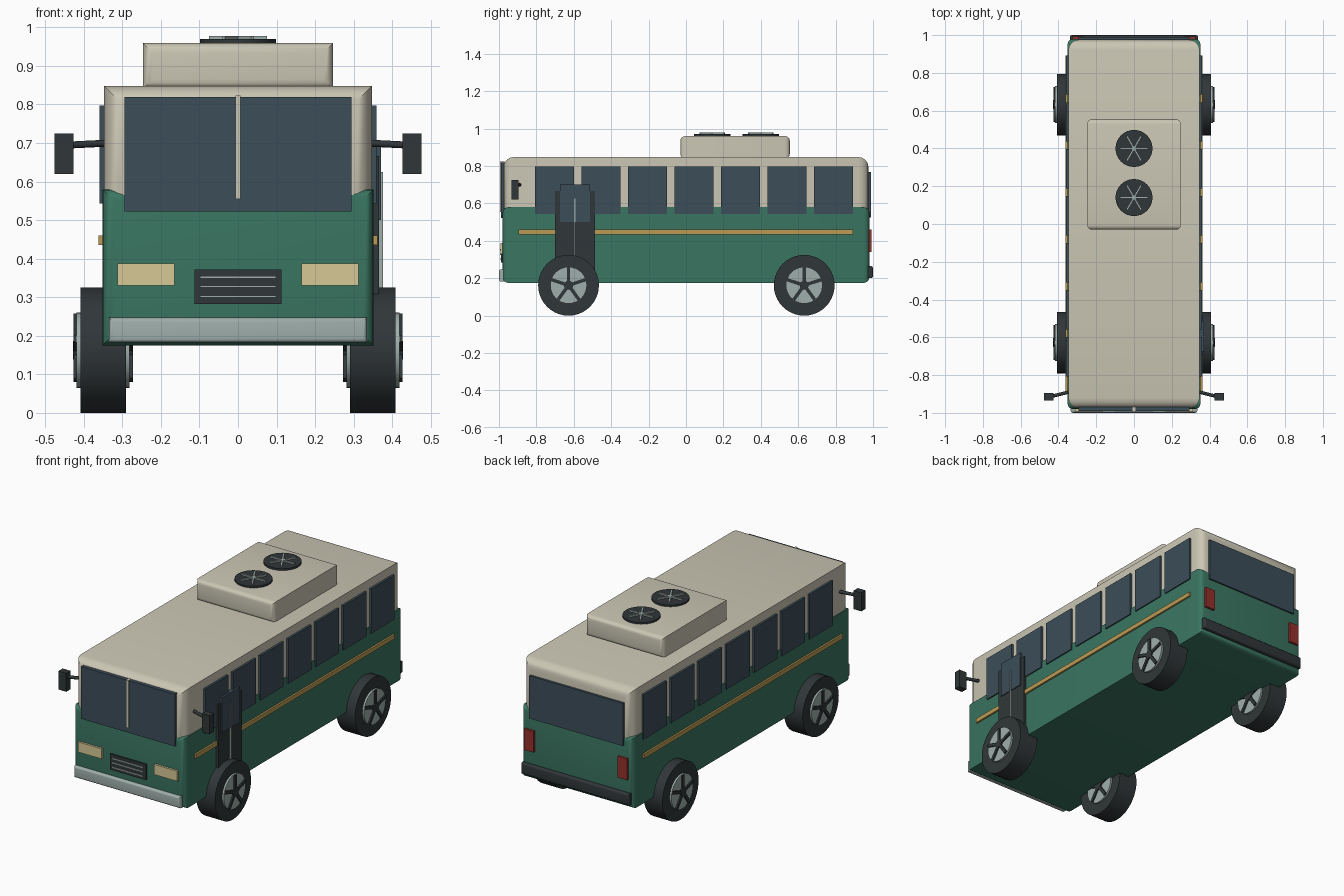
import bpy, bmesh
from math import pi, sin, cos, radians
from mathutils import Vector, Matrix

if "Cube" in bpy.data.objects:
    bpy.data.objects.remove(bpy.data.objects["Cube"])


def material(name, r, g, b):
    m = bpy.data.materials.new(name)
    m.diffuse_color = (r, g, b, 1)
    m.use_nodes = True
    m.node_tree.nodes["Principled BSDF"].inputs["Base Color"].default_value = m.diffuse_color
    return m


GREEN = material("green_paint", .042, .18, .12)
CREAM = material("cream_paint", .60, .57, .46)
GLASS = material("tinted_glass", .045, .075, .10)
DARK = material("dark_rubber", .03, .037, .04)
CHROME = material("chrome", .35, .43, .41)
GOLD = material("gold_trim", .50, .33, .09)
LAMP = material("headlight_lens", .68, .58, .30)
RED = material("red_lens", .30, .03, .025)


def finish(name, bm, mat, smooth=True):
    bmesh.ops.recalc_face_normals(bm, faces=bm.faces[:])
    me = bpy.data.meshes.new(name)
    bm.to_mesh(me)
    bm.free()
    me.materials.append(mat)
    ob = bpy.data.objects.new(name, me)
    bpy.context.collection.objects.link(ob)
    if smooth:
        bpy.ops.object.select_all(action='DESELECT')
        ob.select_set(True)
        bpy.context.view_layer.objects.active = ob
        bpy.ops.object.shade_smooth_by_angle(angle=radians(35))
    return ob


def box(name, x, y, z, mat, rot=None, pivot=(0, 0, 0)):
    """Plain box given by its (min, max) on each axis, optionally turned about a pivot."""
    bm = bmesh.new()
    bmesh.ops.create_cube(bm, size=1)
    for v in bm.verts:
        v.co = Vector([(a + b) / 2 + c * (b - a) for (a, b), c in zip((x, y, z), v.co)])
    if rot:
        bmesh.ops.rotate(bm, verts=bm.verts[:], cent=pivot, matrix=rot)
    return finish(name, bm, mat, False)


def end_rounded_box(name, x, y, z, r, mat, seg=4):
    """Box whose front and rear faces have rounded rims; the long edges stay sharp."""
    bm = bmesh.new()
    steps = [k / seg * pi / 2 for k in range(seg + 1)]
    stations = [(y[0] + r * (1 - cos(a)), r * (1 - sin(a))) for a in steps]
    stations += [(y[1] - r * (1 - cos(a)), r * (1 - sin(a))) for a in reversed(steps)]
    rings = []
    for yy, i in stations:
        rings.append([bm.verts.new(p) for p in (
            (x[0] + i, yy, z[0] + i), (x[1] - i, yy, z[0] + i),
            (x[1] - i, yy, z[1] - i), (x[0] + i, yy, z[1] - i))])
    for a, b in zip(rings, rings[1:]):
        for k in range(4):
            n = (k + 1) % 4
            bm.faces.new((a[k], a[n], b[n], b[k]))
    bm.faces.new(rings[0])
    bm.faces.new(rings[-1])
    return finish(name, bm, mat)


def rod(name, p, q, r, mat, sides=32):
    """Cylinder from point p to point q."""
    p, q = Vector(p), Vector(q)
    d = q - p
    m = Matrix.Translation((p + q) / 2) @ d.to_track_quat('Z', 'Y').to_matrix().to_4x4()
    bm = bmesh.new()
    bmesh.ops.create_cone(bm, cap_ends=True, segments=sides, radius1=r, radius2=r,
                          depth=d.length, matrix=m)
    return finish(name, bm, mat)


def span(s, a, b):
    return tuple(sorted((s * a, s * b)))


# Body shell: green lower half, cream upper half
end_rounded_box("lower_body", (-.352, .352), (-.98, .98), (.175, .58), .03, GREEN)
end_rounded_box("upper_body", (-.347, .347), (-.976, .976), (.46, .848), .055, CREAM)

# Roof unit with two fans
end_rounded_box("roof_unit", (-.247, .247), (-.03, .555), (.84, .96), .025, CREAM)
for y in (.14, .40):
    rod("roof_fan", (0, y, .95), (0, y, .97), .098, DARK)
    for k in range(3):
        box("fan_blade", (-.075, .075), (y - .005, y + .005), (.968, .978), CHROME,
            Matrix.Rotation(k * pi / 3, 3, 'Z'), (0, y, 0))

# Front: windscreen, divider, grille, bumper
box("windscreen", (-.295, .295), (-.989, -.96), (.523, .82), GLASS)
box("windscreen_divider", (-.007, .007), (-.994, -.97), (.555, .823), CREAM)
box("grille", (-.113, .113), (-.990, -.96), (.283, .372), DARK)
for z in (.302, .328, .352):
    box("grille_slat", (-.098, .098), (-.994, -.98), (z - .003, z + .003), CHROME)
end_rounded_box("front_bumper", (-.335, .335), (-1, -.955), (.182, .247), .012, CHROME)

# Rear: window and bumper
box("rear_window", (-.295, .295), (.96, .989), (.525, .768), GLASS)
end_rounded_box("rear_bumper", (-.34, .34), (.955, 1), (.20, .265), .012, DARK)

# Parts on both sides
for s in (-1, 1):
    box("headlight", span(s, .165, .312), (-.992, -.96), (.33, .388), LAMP)
    box("tail_light", span(s, .265, .325), (.96, .993), (.34, .46), RED)
    box("side_stripe", span(s, .34, .362), (-.895, .893), (.435, .46), GOLD)
    for k in range(7):
        y = -.703 + k * .2487
        box("side_window", span(s, .335, .359), (y - .104, y + .104), (.543, .797), GLASS)

    # Wing mirror on its arm
    rod("mirror_arm", (s * .335, -.887, .70), (s * .435, -.912, .695), .009, DARK, 12)
    box("mirror", span(s, .427, .476), (-.934, -.896), (.62, .725), DARK)

    # Wheels: tyre, rim and five spokes
    for y in (-.628, .632):
        c = (0, y, .1625)
        rod("tyre", (s * .291, y, c[2]), (s * .408, y, c[2]), .1625, DARK, 40)
        rod("wheel_rim", (s * .281, y, c[2]), (s * .419, y, c[2]), .098, CHROME)
        rod("wheel_hub", (s * .272, y, c[2]), (s * .428, y, c[2]), .024, DARK, 20)
        for k in range(5):
            box("wheel_spoke", span(s, .273, .427), (y - .009, y + .009),
                (c[2] + .01, c[2] + .095), DARK, Matrix.Rotation(k * 2 * pi / 5, 3, 'X'), c)

# Entrance door, right side only
box("door", (.33, .366), (-.70, -.487), (.20, .667), DARK)
box("door_glass", (.34, .371), (-.674, -.513), (.50, .70), GLASS)
box("door_rail", (.35, .376), (-.598, -.590), (.32, .625), CHROME)
